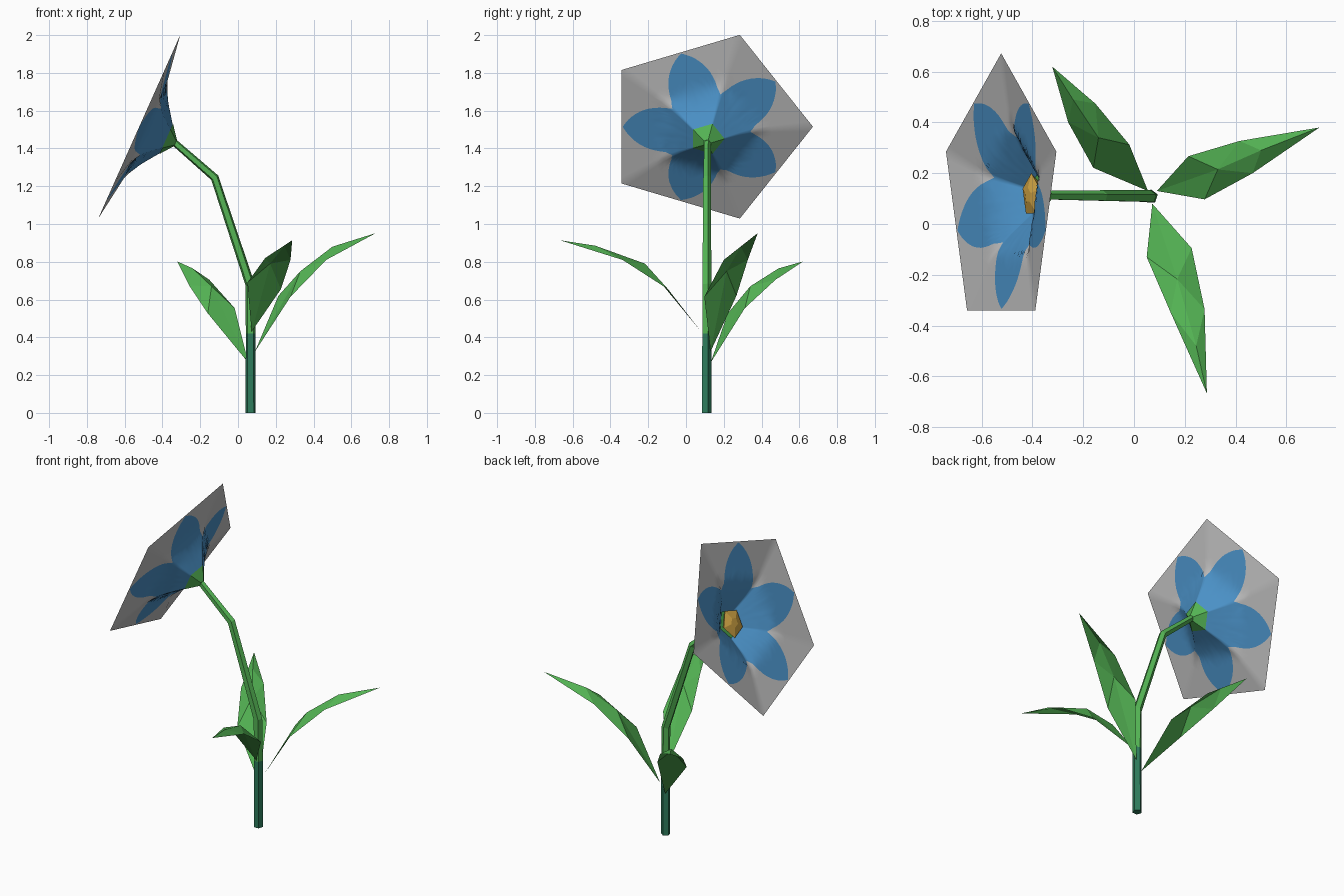
import bpy, math
from mathutils import Vector

if "Cube" in bpy.data.objects:
    bpy.data.objects.remove(bpy.data.objects["Cube"])


def lin(c):
    c /= 255
    return c / 12.92 if c <= 0.04045 else ((c + 0.055) / 1.055) ** 2.4


def mat(name, r, g, b):
    m = bpy.data.materials.new(name)
    m.diffuse_color = (lin(r), lin(g), lin(b), 1)
    m.use_nodes = True
    m.node_tree.nodes["Principled BSDF"].inputs["Base Color"].default_value = m.diffuse_color
    return m


GREEN = mat("leaf_green", 84, 180, 84)
DARK = mat("dark_stem_green", 46, 124, 92)
BLUE = mat("petal_blue", 75, 146, 200)
GREY = mat("sheet_grey", 192, 192, 192)
YELLOW = mat("centre_yellow", 218, 172, 72)


def make(name, verts, faces, mats, idx=None, smooth=False):
    me = bpy.data.meshes.new(name)
    me.from_pydata([tuple(v) for v in verts], [], faces)
    for m in mats:
        me.materials.append(m)
    for i, p in enumerate(me.polygons):
        p.material_index = idx[i] if idx else 0
        p.use_smooth = smooth
    me.update()
    ob = bpy.data.objects.new(name, me)
    bpy.context.collection.objects.link(ob)
    return ob


def lerp(table, x):
    for (x0, y0), (x1, y1) in zip(table, table[1:]):
        if x <= x1:
            return y0 + (y1 - y0) * (x - x0) / (x1 - x0)
    return table[-1][1]


# Tilted frame of the flower: centre of the rim, in-plane axes, facing direction
C = Vector((-0.523, 0.112, 1.515))
U = Vector((0, 1, 0))
V = Vector((0.408, 0, 0.913))
N = Vector((-0.913, 0, 0.408))


def flower(ang, r, h):
    return C + U * (r * math.cos(ang)) + V * (r * math.sin(ang)) + N * h


# Flower sheet: pentagonal funnel, blue petals painted on grey
RIM = 0.56 * math.cos(math.radians(36))
DEPTH = [(0.06, -0.165), (0.073, -0.155), (0.15, -0.09), (0.227, -0.04), (RIM, 0)]
PETAL = [(0, 0.447), (7, 0.415), (14, 0.375), (20, 0.335), (25, 0.295), (30, 0.255), (36, 0.228)]
INNER, OUTER = 8, 6
ROWS = INNER + OUTER + 1
RAYS = 120
verts, faces, idx = [], [], []
for i in range(RAYS):
    deg = (i % 24) * 3 - 36
    off = math.cos(math.radians(deg))
    ang = math.radians(i * 3)
    r0, rb, r1 = 0.066 / off, lerp(PETAL, abs(deg)), RIM / off
    radii = [r0 + (rb - r0) * k / INNER for k in range(INNER + 1)]
    radii += [rb + (r1 - rb) * k / OUTER for k in range(1, OUTER + 1)]
    verts += [flower(ang, r, lerp(DEPTH, r * off)) for r in radii]
for i in range(RAYS):
    j = (i + 1) % RAYS
    for k in range(ROWS - 1):
        faces.append((i * ROWS + k, i * ROWS + k + 1, j * ROWS + k + 1, j * ROWS + k))
        idx.append(0 if k < INNER else 1)
make("flower_sheet", verts, faces, [BLUE, GREY], idx, smooth=True)


def rings_mesh(name, rings, mats, idx=None):
    n = len(rings[0])
    vs = [v for ring in rings for v in ring]
    fs = [(a * n + k, a * n + (k + 1) % n, (a + 1) * n + (k + 1) % n, (a + 1) * n + k)
          for a in range(len(rings) - 1) for k in range(n)]
    ids = [idx[a] if idx else 0 for a in range(len(rings) - 1) for k in range(n)]
    fs += [tuple(reversed(range(n))), tuple(range(len(vs) - n, len(vs)))]
    ids += [ids[0], ids[-1]]
    return make(name, vs, fs, mats, ids)


def flower_ring(r, h):
    return [flower(math.radians(72 * k), r, h) for k in range(5)]


# Calyx behind the flower and yellow centre inside it
rings_mesh("calyx", [flower_ring(0.02, -0.21), flower_ring(0.092, -0.157)], [GREEN])
rings_mesh("flower_centre", [flower_ring(0.06, -0.156), flower_ring(0.088, -0.13),
                             flower_ring(0.03, -0.115)], [YELLOW])

# Bent stem: five-sided tube, dark at the foot
path = [Vector(p) for p in ((0.067, 0.108, 0), (0.067, 0.108, 0.42), (0.064, 0.108, 0.68),
                            (-0.123, 0.11, 1.245), (-0.336, 0.112, 1.431))]
radius = [0.028, 0.027, 0.026, 0.023, 0.019]
rings = []
for i, p in enumerate(path):
    a = (p - path[max(i - 1, 0)]).normalized()
    b = (path[min(i + 1, len(path) - 1)] - p).normalized()
    t = (a + b).normalized()
    side = U.cross(t).normalized()
    rings.append([p + (U * math.cos(w) + side * -math.sin(w)) * radius[i]
                  for w in (math.radians(72 * k) for k in range(5))])
rings_mesh("stem", rings, [DARK, GREEN], [0, 1, 1, 1])

# Leaves: base, left/right edge pairs, two midrib points, tip
LEAVES = {
    "leaf_right": [(0.09, 0.13, 0.325), (0.214, 0.267, 0.62), (0.278, 0.097, 0.615),
                   (0.416, 0.327, 0.81), (0.467, 0.2, 0.81),
                   (0.33, 0.215, 0.75), (0.5, 0.29, 0.88), (0.73, 0.38, 0.952)],
    "leaf_front": [(0.072, 0.08, 0.43), (0.227, -0.095, 0.655), (0.05, -0.13, 0.69),
                   (0.278, -0.336, 0.81), (0.144, -0.348, 0.82),
                   (0.17, -0.217, 0.79), (0.245, -0.48, 0.885), (0.287, -0.667, 0.914)],
    "leaf_back": [(0.055, 0.13, 0.265), (-0.16, 0.221, 0.527), (-0.018, 0.312, 0.555),
                  (-0.259, 0.4, 0.675), (-0.152, 0.474, 0.705),
                  (-0.14, 0.34, 0.67), (-0.24, 0.49, 0.765), (-0.322, 0.62, 0.802)],
}
# Vertex order: 0 base, 1/2 lower edges, 3/4 upper edges, 5/6 midrib, 7 tip
LEAF_FACES = [(0, 5, 1), (0, 2, 5), (1, 5, 3), (3, 5, 6), (2, 4, 5), (4, 6, 5), (3, 6, 7), (4, 7, 6)]
for name, pts in LEAVES.items():
    make(name, pts, LEAF_FACES, [GREEN])
